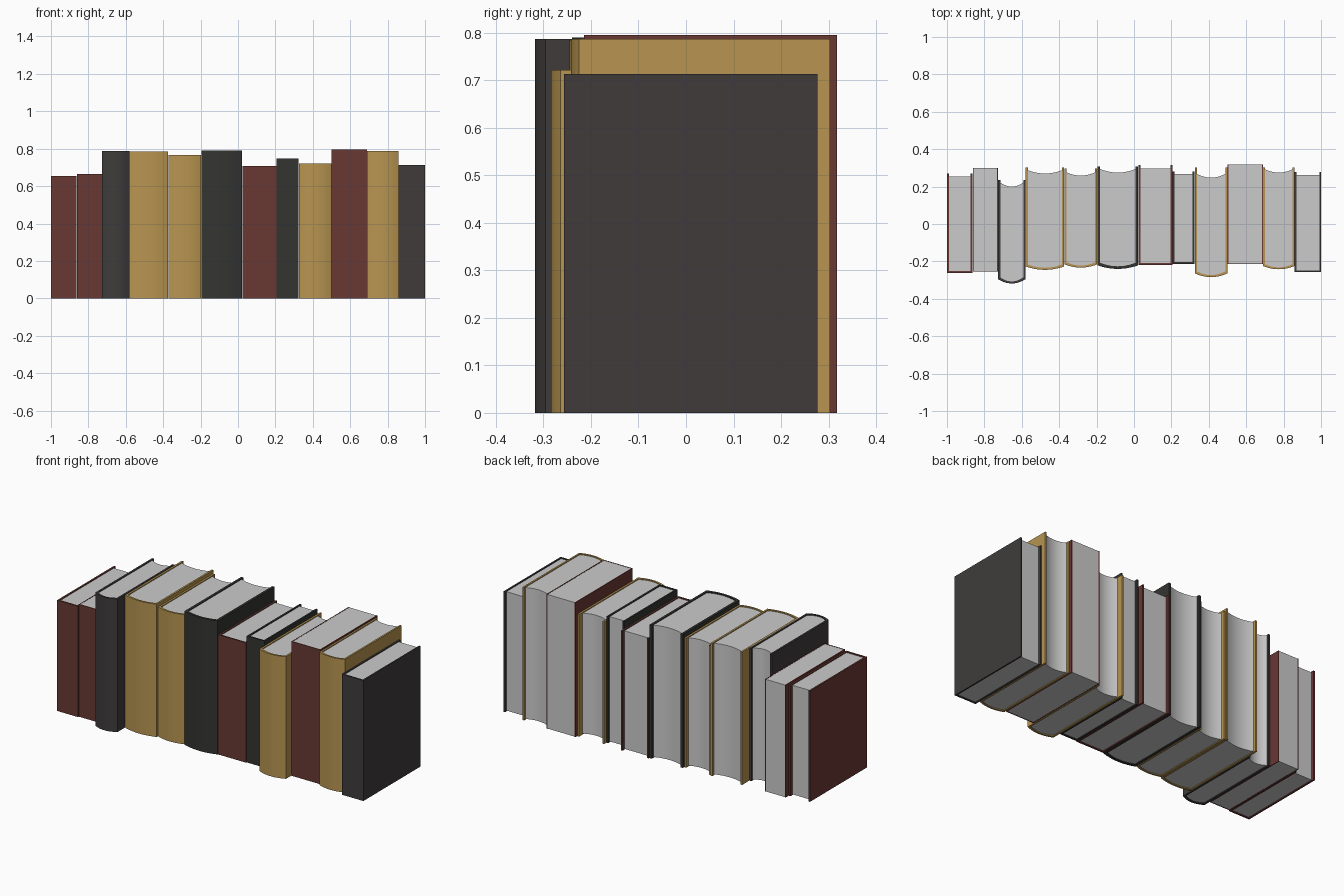
import bpy, bmesh, math

if "Cube" in bpy.data.objects:
    bpy.data.objects.remove(bpy.data.objects["Cube"])

COLOURS = {
    "red": (0.14, 0.04, 0.034, 1),
    "charcoal": (0.05, 0.044, 0.044, 1),
    "black": (0.034, 0.034, 0.031, 1),
    "gold": (0.48, 0.30, 0.082, 1),
}
MATS = {}
for name, col in COLOURS.items():
    MATS[name] = bpy.data.materials.new(name + "_cover")
    MATS[name].diffuse_color = col


def prism(name, outline, z0, z1, mat=None):
    """Extrude a closed xy outline from z0 to z1."""
    bm = bmesh.new()
    base = bm.faces.new([bm.verts.new((x, y, z0)) for x, y in outline])
    top = bmesh.ops.extrude_face_region(bm, geom=[base])["geom"]
    for v in top:
        if isinstance(v, bmesh.types.BMVert):
            v.co.z = z1
    bmesh.ops.recalc_face_normals(bm, faces=bm.faces)
    mesh = bpy.data.meshes.new(name)
    bm.to_mesh(mesh)
    bm.free()
    obj = bpy.data.objects.new(name, mesh)
    bpy.context.collection.objects.link(obj)
    if mat:
        mesh.materials.append(mat)
    bpy.ops.object.select_all(action='DESELECT')
    obj.select_set(True)
    bpy.context.view_layer.objects.active = obj
    bpy.ops.object.shade_smooth_by_angle(angle=math.radians(30))
    return obj


def bow(x0, x1, y, depth):
    """Points from x0 to x1 bulging towards -y (straight when depth is 0)."""
    n = 12 if depth else 1
    return [(x0 + (x1 - x0) * i / n, y - depth * (1 - (2 * i / n - 1) ** 2))
            for i in range(n + 1)]


def book(i, x0, x1, height, front, back, pages_back, bulge, t, colour, lip):
    # front is the y of the spine's outermost point
    edge = front + bulge
    inner = bow(x0 + t, x1 - t, edge + t, bulge)
    # U-shaped cover: two boards and a spine in one wrap
    outline = [(x0, back)] + bow(x0, x1, edge, bulge) + [(x1, back), (x1 - t, back)]
    outline += inner[::-1] + [(x0 + t, back)]
    prism(f"book_cover_{i}", outline, 0, height, MATS[colour])
    # page block, hollowed at the fore edge to echo a rounded spine
    fore = bow(x0 + t, x1 - t, pages_back + bulge, bulge)
    prism(f"book_pages_{i}", inner + fore[::-1], lip, height - lip)


# right edge, height, spine y, cover back y, page back y (deepest), bulge, thickness, colour
BOOKS = [
    (-0.863, 0.655, -0.262, 0.270, 0.254, 0, 0.010, "red"),
    (-0.727, 0.665, -0.255, 0.300, 0.299, 0, 0.005, "red"),
    (-0.580, 0.787, -0.318, 0.235, 0.200, 0.022, 0.011, "charcoal"),
    (-0.372, 0.785, -0.245, 0.303, 0.270, 0.018, 0.011, "gold"),
    (-0.196, 0.766, -0.233, 0.297, 0.259, 0.017, 0.011, "gold"),
    (0.023, 0.790, -0.240, 0.308, 0.275, 0.019, 0.014, "black"),
    (0.206, 0.708, -0.219, 0.315, 0.298, 0, 0.010, "red"),
    (0.324, 0.748, -0.214, 0.282, 0.266, 0, 0.010, "black"),
    (0.500, 0.722, -0.284, 0.302, 0.248, 0.020, 0.011, "gold"),
    (0.690, 0.795, -0.215, 0.318, 0.317, 0, 0.005, "red"),
    (0.858, 0.787, -0.242, 0.303, 0.275, 0.017, 0.010, "gold"),
    (1.000, 0.713, -0.257, 0.277, 0.263, 0, 0.009, "charcoal"),
]
left = -1.0
for i, (right, h, front, back, pages, bulge, t, col) in enumerate(BOOKS, 1):
    lip = 0.001 if t < 0.006 else 0.005
    gap = 0.001
    x0 = left if i == 1 else left + gap
    x1 = right if i == len(BOOKS) else right - gap
    book(i, x0, x1, h, front, back, pages, bulge, t, col, lip)
    left = right

for m in bpy.data.materials:
    if m.users and not m.is_grease_pencil:
        m.use_nodes = True
        m.node_tree.nodes["Principled BSDF"].inputs["Base Color"].default_value = m.diffuse_color
